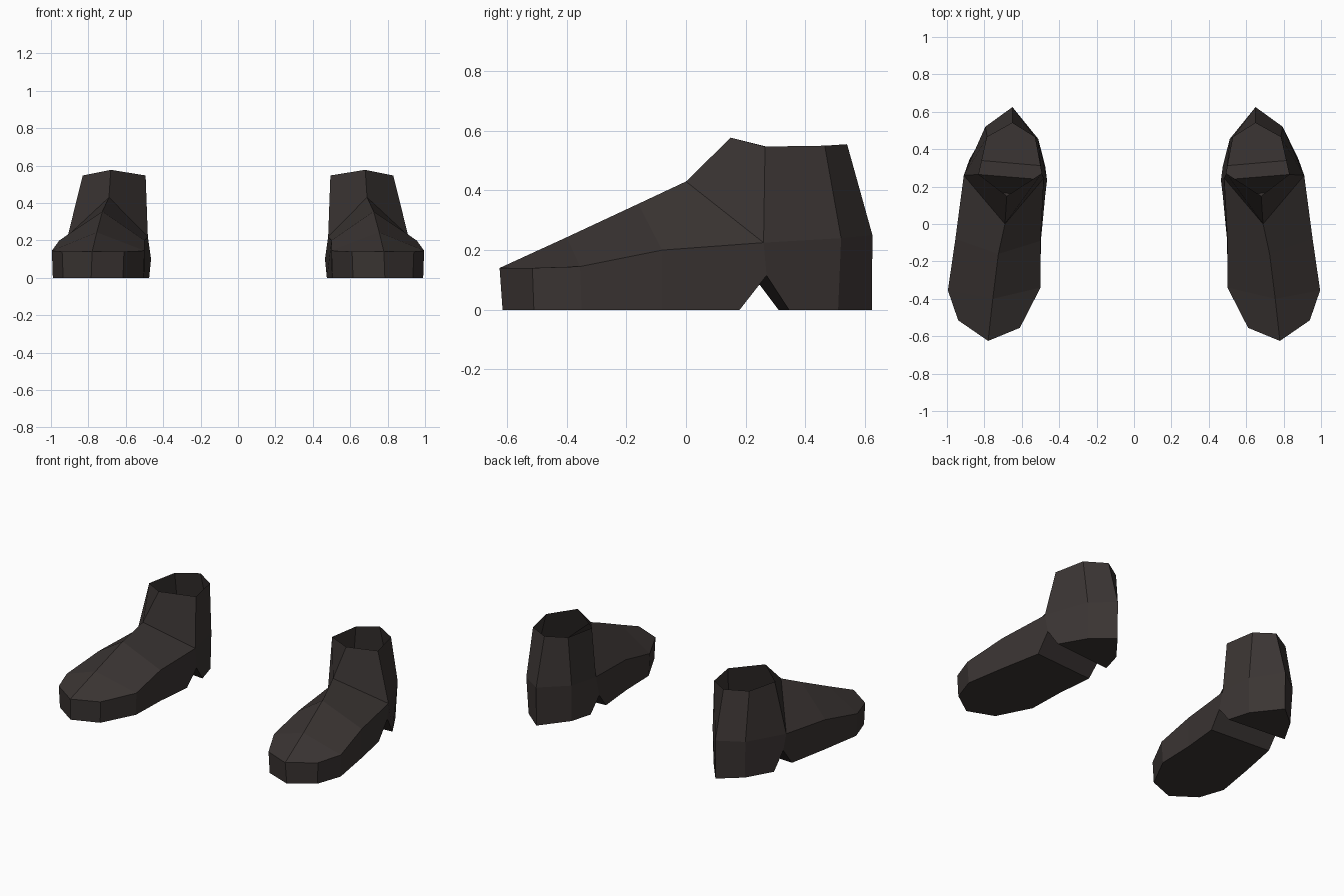
import bpy, bmesh

if "Cube" in bpy.data.objects:
    bpy.data.objects.remove(bpy.data.objects["Cube"])

leather = bpy.data.materials.new("dark brown leather")
leather.diffuse_color = (0.043, 0.035, 0.033, 1)
leather.use_nodes = True
leather.node_tree.nodes["Principled BSDF"].inputs["Base Color"].default_value = leather.diffuse_color

# Outline stations run toe -> outer side -> heel -> inner side
# Welt line, where the sides meet the upper
WELT = [(.78, -.625, .14), (.94, -.515, .14), (.995, -.355, .145), (.955, -.08, .2),
        (.91, .26, .225), (.795, .52, .24), (.65, .625, .25), (.512, .455, .235),
        (.482, .245, .22), (.5, -.09, .2), (.5, -.34, .145), (.61, -.555, .14)]
# Ground line; stations 4 and 8 are the raised arch points
BASE = [(.785, -.615, 0), (.935, -.51, 0), (.99, -.35, 0), (.945, -.08, 0),
        (.895, .27, .115), (.785, .51, 0), (.65, .623, 0), (.515, .45, 0),
        (.465, .235, .1), (.498, -.09, 0), (.505, -.335, 0), (.615, -.55, 0)]
# Ridge over the foot
RIDGE = [(.755, -.4, .243), (.725, -.16, .355), (.69, 0, .43)]
# Open collar: front, outer, outer back, heel, inner back, inner
COLLAR = [(.68, .15, .577), (.83, .265, .547), (.785, .465, .55),
          (.65, .54, .555), (.53, .465, .55), (.494, .27, .547)]
# Where the arch meets the ground: sole outer/inner, heel outer/inner
ARCH = [(.895, .18, 0), (.475, .15, 0), (.88, .345, 0), (.475, .31, 0)]


def build_boot(name, side):
    bm = bmesh.new()
    w, b, r, c, a = [[bm.verts.new((side * x, y, z)) for x, y, z in pts]
                     for pts in (WELT, BASE, RIDGE, COLLAR, ARCH)]
    faces = []
    # Side walls, with extra corners beside the arch
    extra = {3: a[0], 4: a[2], 7: a[3], 8: a[1]}
    for i in range(12):
        j = (i + 1) % 12
        loop = [b[i], b[j], w[j], w[i]]
        if i in extra:
            loop.insert(1, extra[i])
        faces.append(loop)
    # Both halves of the upper
    for k in ((1, 2, 3, 4), (11, 10, 9, 8)):
        faces += [[w[0], w[k[0]], w[k[1]], r[0]],
                  [r[0], w[k[1]], w[k[2]], r[1]],
                  [r[1], w[k[2]], w[k[3]], r[2]]]
    # Shaft panels up to the collar
    faces += [[r[2], w[4], c[1], c[0]], [r[2], c[0], c[5], w[8]]]
    for i in range(4):
        faces.append([w[4 + i], w[5 + i], c[2 + i], c[1 + i]])
    # Sole, arch slopes and heel underside
    faces += [b[0:4] + [a[0], a[1]] + b[9:12],
              [a[0], b[4], b[8], a[1]],
              [b[4], a[2], a[3], b[8]],
              [a[2], b[5], b[6], b[7], a[3]]]
    for f in faces:
        bm.faces.new(f)
    bmesh.ops.recalc_face_normals(bm, faces=bm.faces[:])
    # Sole must face down
    bm.faces.ensure_lookup_table()
    if bm.faces[len(faces) - 4].normal.z > 0:
        bmesh.ops.reverse_faces(bm, faces=bm.faces[:])
    mesh = bpy.data.meshes.new(name)
    bm.to_mesh(mesh)
    bm.free()
    mesh.materials.append(leather)
    bpy.context.collection.objects.link(bpy.data.objects.new(name, mesh))


build_boot("right_boot", 1)
build_boot("left_boot", -1)
